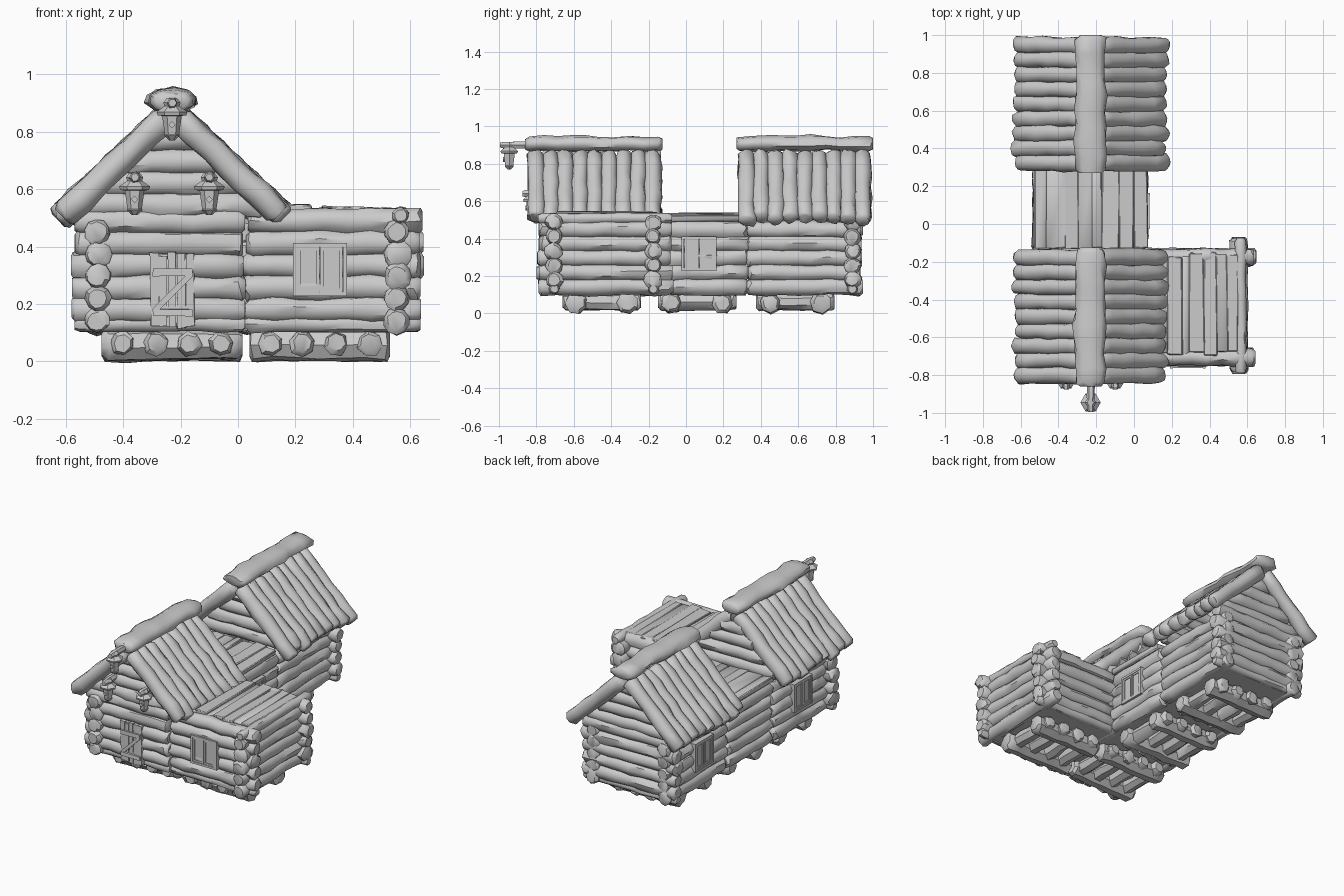
import bpy, bmesh, math, random
from mathutils import Vector, Matrix

random.seed(4)
cube = bpy.data.objects.get("Cube")
if cube:
    bpy.data.objects.remove(cube, do_unlink=True)

GREY = (0.6, 0.6, 0.6, 1)
wood = bpy.data.materials.new("grey wood")
wood.use_nodes = True
wood.diffuse_color = GREY
wood.node_tree.nodes["Principled BSDF"].inputs["Base Color"].default_value = GREY
wood.node_tree.nodes["Principled BSDF"].inputs["Roughness"].default_value = 0.9

X0, X1, X2 = -0.49, 0.025, 0.555    # left wall, right wall, annex wall
Y0, Y1, Y2, Y3 = -0.725, -0.175, 0.33, 0.89
YA = -0.705                         # annex front wall
MID = -0.23
STEP = 0.077


def finish(name, bm, angle=42):
    bmesh.ops.recalc_face_normals(bm, faces=bm.faces)
    mesh = bpy.data.meshes.new(name)
    bm.to_mesh(mesh)
    bm.free()
    mesh.materials.append(wood)
    ob = bpy.data.objects.new(name, mesh)
    bpy.context.collection.objects.link(ob)
    bpy.ops.object.select_all(action='DESELECT')
    ob.select_set(True)
    bpy.context.view_layer.objects.active = ob
    bpy.ops.object.shade_smooth_by_angle(angle=math.radians(angle))
    return ob


def log(bm, p, q, r, sides=10, rough=0.16, wide=1.0):
    """Hewn, slightly crooked log from p to q with chamfered ends."""
    p, q = Vector(p), Vector(q)
    d = q - p
    length = d.length
    d.normalize()
    side = d.cross(Vector((0, 0, 1))).normalized()
    up = side.cross(d)
    n = max(2, int(length / 0.08))
    chamfer = min(0.016, length * 0.2)
    stops = [0] + [chamfer + (length - 2 * chamfer) * i / n for i in range(n + 1)] + [length]
    turn = random.uniform(0, 1)
    rings = []
    for i, s in enumerate(stops):
        end = i in (0, len(stops) - 1)
        swell = r * (0.7 if end else random.uniform(1 - rough / 2, 1 + rough / 2))
        bend = (side * random.uniform(-1, 1) + up * random.uniform(-1, 1)) * r * rough * 0.5
        ring = []
        for k in range(sides):
            a = math.tau * (k + turn) / sides
            rr = swell * random.uniform(1 - rough / 2, 1 + rough / 2)
            slip = random.uniform(-0.25, 0.25) * r
            s2 = s if end else min(max(s + slip, 0.004), length - 0.004)
            ring.append(bm.verts.new(p + bend + d * s2 + side * math.cos(a) * rr * wide + up * math.sin(a) * rr))
        rings.append(ring)
    for a, b in zip(rings, rings[1:]):
        for k in range(sides):
            j = (k + 1) % sides
            bm.faces.new((a[k], a[j], b[j], b[k]))
    bm.faces.new(rings[0])
    bm.faces.new(rings[-1])


def box(bm, lo, hi, rot=None, jitter=0):
    lo, hi = Vector(lo), Vector(hi)
    m = Matrix.Translation((lo + hi) / 2) @ (rot or Matrix()) @ Matrix.Diagonal((*(hi - lo), 1))
    for v in bmesh.ops.create_cube(bm, size=1, matrix=m)['verts']:
        v.co += Vector([random.uniform(-jitter, jitter) for _ in range(3)])


def wall(name, a, b, first, count):
    """Stack of horizontal logs between two plan points."""
    bm = bmesh.new()
    d = (Vector(b) - Vector(a)).normalized()
    for i in range(count):
        z = first + STEP * i
        p = Vector(a) - d * random.uniform(-0.012, 0.008)
        q = Vector(b) + d * random.uniform(-0.012, 0.008)
        log(bm, (*p, z), (*q, z), 0.046)
    return finish(name, bm)


# Log walls: those along x sit half a log above those along y
LOW, HIGH = 0.143, 0.18
OUT = 0.085
wall("left_front_wall", (X0, Y0 - 0.07), (X0, Y1 + 0.03), LOW, 5)
wall("right_front_wall", (X1, Y0 + 0.01), (X1, Y1 + 0.03), LOW, 5)
for side, x in (("left", X0), ("right", X1)):
    wall(side + "_middle_wall", (x, Y1 + 0.03), (x, Y2), LOW, 5)
    wall(side + "_back_wall", (x, Y2), (x, Y3 + 0.05), LOW, 5)
wall("annex_side_wall", (X2, YA - 0.085), (X2, Y1 + 0.1), LOW, 5)
wall("front_wall", (X0 - OUT, Y0), (X1, Y0), HIGH, 5)
wall("annex_front_wall", (X1, YA), (X2 + OUT, YA), HIGH, 5)
wall("annex_rear_wall", (X1, Y1), (X2 + OUT, Y1), HIGH, 5)
wall("rear_wall", (X0 - OUT, Y3), (X1 + OUT, Y3), HIGH, 5)
bm = bmesh.new()
for a, b, y in ((X0 - 0.08, X1, Y0), (X1, X2 + 0.08, YA), (X0 - 0.08, X1 + 0.08, Y3), (X1, X2 + 0.08, Y1)):
    log(bm, (a, y, 0.132), (b, y, 0.132), 0.03)
finish("sill_logs", bm)
bm = bmesh.new()
log(bm, (X2 + 0.01, YA - 0.085, 0.508), (X2 + 0.01, Y1 + 0.1, 0.508), 0.03)
finish("annex_top_log", bm)

# Gables of shortening logs
for n, y in enumerate((Y0, Y1, Y2 + 0.04, Y3)):
    bm = bmesh.new()
    for i in range(5):
        z = HIGH + STEP * (4.6 + i) + 0.01
        w = 0.86 - z
        log(bm, (MID - w, y, z), (MID + w, y, z), 0.046)
    finish("gable_%d" % n, bm)

# Pitched roofs of sloping logs, with a heavy ridge beam
for part, ya, yb, ra, rb in (("front", -0.84, -0.14, -0.86, -0.125), ("back", 0.285, 0.985, 0.27, 1.0)):
    bm = bmesh.new()
    pitch = (yb - ya) / 9
    for s in (-1, 1):
        for i in range(9):
            y = ya + pitch * (i + 0.5)
            e = random.uniform(-0.015, 0.01)
            log(bm, (MID + s * 0.02, y, 0.85), (MID + s * (0.39 + e), y, 0.498 - e), 0.046)
    finish(part + "_roof_logs", bm, 60)
    bm = bmesh.new()
    log(bm, (MID, ra, 0.908), (MID, rb, 0.908), 0.041, rough=0.2, wide=2.0)
    finish(part + "_ridge_beam", bm, 60)


# Flat plank roofs
def plank_roof(name, xa, xb, ya, yb, z, count):
    bm = bmesh.new()
    w = (xb - xa) / count
    cuts = [xa] + [xa + w * (i + random.uniform(-0.25, 0.25)) for i in range(1, count)] + [xb]
    for a, b in zip(cuts, cuts[1:]):
        t = z + random.uniform(-0.006, 0.008)
        box(bm, (a, ya + random.uniform(-0.01, 0.025), t - 0.035),
            (b + 0.002, yb - random.uniform(-0.01, 0.02), t), jitter=0.005)
    box(bm, (xa + 0.01, ya + 0.02, z - 0.04), (xb - 0.01, yb - 0.02, z - 0.01))
    bmesh.ops.bevel(bm, geom=bm.edges[:], offset=0.005, segments=1, affect='EDGES')
    finish(name, bm)


plank_roof("middle_plank_roof", -0.53, 0.07, -0.15, 0.31, 0.532, 8)
plank_roof("annex_plank_roof", 0.12, 0.55, YA + 0.015, Y1 + 0.02, 0.536, 7)

# Floors
bm = bmesh.new()
box(bm, (X0, Y0, 0.105), (X1, Y3, 0.125))
box(bm, (X1, YA, 0.105), (X2, Y1, 0.125))
finish("floor", bm)

# Foundation rafts: two logs across, four logs lengthwise
for n, (x, y) in enumerate(((-0.23, -0.45), (0.285, -0.45), (-0.23, 0.06), (-0.23, 0.585))):
    bm = bmesh.new()
    for s in (-1, 1):
        log(bm, (x - 0.245, y + s * 0.135, 0.058), (x + 0.245, y + s * 0.135, 0.058), 0.057, sides=7, rough=0.12)
    for i in range(4):
        lx = x + (i - 1.5) * 0.115
        log(bm, (lx, y - 0.21, 0.063), (lx, y + 0.21, 0.063), 0.045, sides=7)
    finish("foundation_raft_%d" % n, bm)

# Plank door with a Z brace
bm = bmesh.new()
xa, xb, za, zb, y = -0.305, -0.15, 0.115, 0.375, Y0 - 0.04
for i in range(5):
    w = (xb - xa) / 5
    box(bm, (xa + w * i, y - 0.012, za + random.uniform(0, 0.01)),
        (xa + w * (i + 0.92), y + 0.03, zb + random.uniform(-0.01, 0.008)), jitter=0.003)
box(bm, (xa + 0.004, y, za + 0.006), (xb - 0.004, y + 0.03, zb - 0.006))
for z in (0.17, 0.31):
    box(bm, (xa + 0.008, y - 0.024, z - 0.012), (xb - 0.008, y, z + 0.012), jitter=0.002)
cx = (xa + xb) / 2
box(bm, (cx - 0.09, y - 0.022, 0.23), (cx + 0.09, y, 0.25), Matrix.Rotation(-math.radians(45), 4, 'Y'))
finish("door", bm)


# Two-pane windows, made facing -y and then turned
def window(name, loc, angle):
    bm = bmesh.new()
    w, h, t = 0.094, 0.092, 0.014
    for s in (-1, 1):
        box(bm, (s * (w - t / 2) - t / 2, -0.014, -h), (s * (w - t / 2) + t / 2, 0.03, h))
        box(bm, (-w, -0.013, s * (h - t / 2) - t / 2), (w, 0.03, s * (h - t / 2) + t / 2))
        # Sash frame and pane
        c = s * 0.04
        for k in (-1, 1):
            box(bm, (c + k * 0.033 - 0.006, -0.01, -0.08), (c + k * 0.033 + 0.006, 0.03, 0.08))
            box(bm, (c - 0.037, -0.009, k * 0.073 - 0.006), (c + 0.037, 0.03, k * 0.073 + 0.006))
        box(bm, (c - 0.034, -0.004, -0.075), (c + 0.034, 0.03, 0.075))
    bmesh.ops.transform(bm, verts=bm.verts, matrix=Matrix.Translation(loc) @ Matrix.Rotation(angle, 4, 'Z'))
    finish(name, bm)


window("annex_window", (0.285, YA - 0.045, 0.32), 0)
window("right_window", (X1 + 0.045, 0.07, 0.32), math.pi / 2)
window("left_back_window", (X0 - 0.045, 0.59, 0.32), -math.pi / 2)
window("left_front_window", (X0 - 0.045, -0.43, 0.32), -math.pi / 2)


# Hexagonal lanterns hung on short arms
def lantern(name, x, y, top, back):
    bm = bmesh.new()
    rings = []
    for r, dz in ((0.018, 0.012), (0.03, -0.004), (0.026, -0.016), (0.054, -0.036), (0.05, -0.048), (0.034, -0.05),
                  (0.025, -0.115), (0.028, -0.118), (0.01, -0.135)):
        rings.append([bm.verts.new((x + r * math.cos(a), y + r * math.sin(a), top + dz))
                      for a in (math.tau * k / 6 for k in range(6))])
    for a, b in zip(rings, rings[1:]):
        for k in range(6):
            bm.faces.new((a[k], a[(k + 1) % 6], b[(k + 1) % 6], b[k]))
    bm.faces.new(rings[0])
    bm.faces.new(rings[-1])
    # Diamond ornament and arm
    box(bm, (x - 0.009, y - 0.034, top - 0.09), (x + 0.009, y - 0.022, top - 0.072),
        Matrix.Rotation(math.pi / 4, 4, 'Y'))
    log(bm, (x, y - 0.05, top - 0.004), (x, back, top - 0.004), 0.02, sides=6)
    finish(name, bm, 25)


lantern("ridge_lantern", MID, -0.945, 0.905, -0.83)
lantern("left_lantern", MID - 0.13, -0.825, 0.645, Y0)
lantern("right_lantern", MID + 0.13, -0.825, 0.645, Y0)
